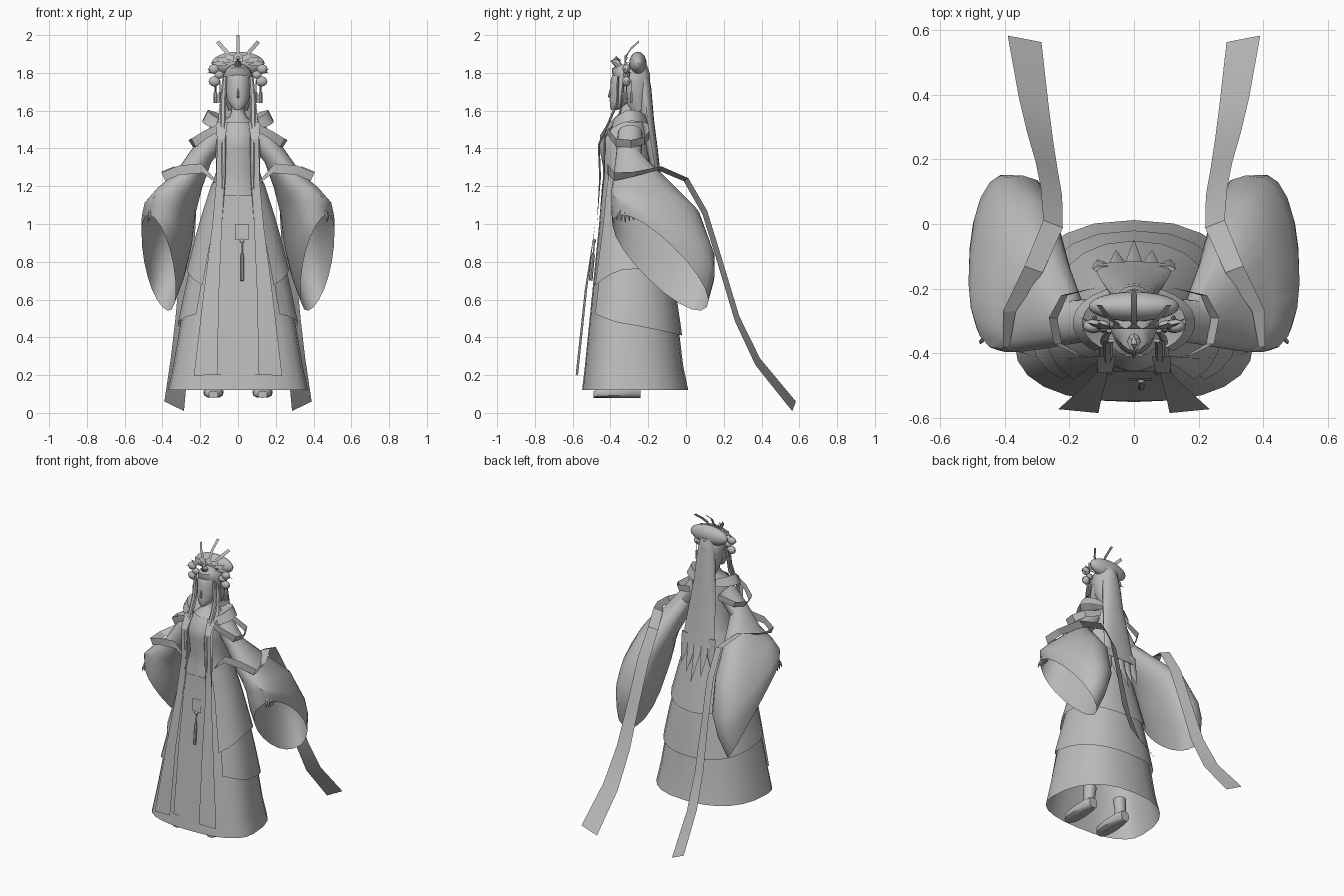
import bpy, bmesh, math, random
from mathutils import Vector as V

random.seed(3)
GREY = bpy.data.materials.new("plain grey")
GREY.diffuse_color = (0.5, 0.5, 0.5, 1)


def finish(name, bm, mirror=False, angle=40):
    bmesh.ops.recalc_face_normals(bm, faces=bm.faces)
    me = bpy.data.meshes.new(name)
    bm.to_mesh(me)
    bm.free()
    me.materials.append(GREY)
    ob = bpy.data.objects.new(name, me)
    bpy.context.collection.objects.link(ob)
    if mirror:
        ob.modifiers.new("mirror", 'MIRROR')
    bpy.ops.object.select_all(action='DESELECT')
    ob.select_set(True)
    bpy.context.view_layer.objects.active = ob
    bpy.ops.object.shade_smooth_by_angle(angle=math.radians(angle))
    return ob


def loft(bm, rings, closed=True, caps=(False, False)):
    rows = [[bm.verts.new(p) for p in r] for r in rings]
    n = len(rows[0])
    for a, b in zip(rows, rows[1:]):
        for i in range(n if closed else n - 1):
            j = (i + 1) % n
            bm.faces.new((a[i], a[j], b[j], b[i]))
    for row, cap in zip((rows[0], rows[-1]), caps):
        if cap:
            bm.faces.new(row)


def turns(n):
    return [2 * math.pi * i / n for i in range(n)]


def oval(z, rx, yf, yb, n=24):
    return [V((rx * math.sin(t), (yf + yb) / 2 - (yb - yf) / 2 * math.cos(t), z)) for t in turns(n)]


def soft(v, e):
    return math.copysign(abs(v) ** e, v)


def ring(c, a, b, n=16, e=1.0):
    c, a, b = V(c), V(a), V(b)
    return [c + a * soft(math.cos(t), e) + b * soft(math.sin(t), e) for t in turns(n)]


def tube(bm, pts, radii, n=6, flat=1.0):
    """Round strand along points; flat squashes it front to back."""
    pts = [V(p) for p in pts]
    rings = []
    for i, p in enumerate(pts):
        d = (pts[min(i + 1, len(pts) - 1)] - pts[max(i - 1, 0)]).normalized()
        s = d.cross(V((0, 1, 0)) if abs(d.y) < 0.8 else V((0, 0, 1))).normalized()
        rings.append(ring(p, s * radii[i], d.cross(s) * radii[i] * flat, n))
    loft(bm, rings, True, (True, True))


def ball(bm, c, r, u=16, v=10):
    geo = bmesh.ops.create_uvsphere(bm, u_segments=u, v_segments=v, radius=1)
    for w in geo['verts']:
        w.co = V((c[0] + w.co.x * r[0], c[1] + w.co.y * r[1], c[2] + w.co.z * r[2]))


def ribbon(name, rows, mirror=True):
    """Flat band from (centre, half width vector) pairs."""
    bm = bmesh.new()
    loft(bm, [[V(c) - V(w), V(c) + V(w)] for c, w in rows], False)
    return finish(name, bm, mirror, 30)


# Robe: one lofted gown, wide towards the front of the hem
PROFILE = [(.12, .37, -.55, .012), (.25, .342, -.535, -.015), (.5, .30, -.51, -.045), (.7, .26, -.49, -.075),
           (1.0, .195, -.46, -.13), (1.2, .14, -.445, -.17), (1.28, .115, -.435, -.19),
           (1.4, .12, -.458, -.2), (1.47, .115, -.455, -.2), (1.54, .09, -.41, -.22)]


def gown_point(z, t, g=0):
    for p, q in zip(PROFILE, PROFILE[1:]):
        if p[0] <= z <= q[0]:
            f = (z - p[0]) / (q[0] - p[0])
            _, rx, yf, yb = [a + (b - a) * f for a, b in zip(p, q)]
            break
    k = min(1, max(0, (1.2 - z) / .8))
    e, yc = 1 - .18 * k, yf + (yb - yf) * (.5 - .16 * k)
    c = soft(math.cos(t), e)
    return V(((rx + g) * soft(math.sin(t), e), yc - c * ((yc - yf if c > 0 else yb - yc) + g), z))


bm = bmesh.new()
loft(bm, [[gown_point(p[0], t) for t in turns(24)] for p in PROFILE])
finish("robe", bm)


# Two overskirts, open in front, with a slanting hem
def overskirt(name, grow, start, hem):
    bm = bmesh.new()
    rows = []
    for k in range(6):
        row = []
        for i in range(19):
            t = math.radians(start + (360 - 2 * start) * i / 18)
            z = 1.22 + (hem((1 - math.cos(t)) / 2) - 1.22) * k / 5
            row.append(gown_point(z, t, 0.004 + grow * k / 5))
        rows.append(row)
    loft(bm, rows, False)
    finish(name, bm)


overskirt("lower_overskirt", .010, 42, lambda b: .54 - .13 * b)
overskirt("upper_overskirt", .020, 38, lambda b: .64 + .09 * math.sin(b * 3.1) + .06 * b)

# Neck, head and nose
bm = bmesh.new()
loft(bm, [oval(1.53, .092, -.41, -.22, 16), oval(1.57, .045, -.37, -.25, 16),
          oval(1.60, .034, -.345, -.265, 16), oval(1.66, .034, -.35, -.26, 16)])
finish("neck", bm)
bm = bmesh.new()
loft(bm, [oval(*p, 20) for p in [(1.603, .015, -.395, -.365), (1.62, .036, -.402, -.33), (1.655, .058, -.404, -.27),
                                 (1.70, .068, -.402, -.23), (1.76, .07, -.40, -.22), (1.80, .06, -.385, -.23),
                                 (1.83, .02, -.34, -.27)]], True, (True, True))
loft(bm, [oval(1.715, .003, -.403, -.39, 6), oval(1.675, .008, -.414, -.39, 6),
          oval(1.667, .005, -.406, -.39, 6)], True, (True, True))
finish("head", bm)

# Hair cap, wide bun and long fall of hair
bm = bmesh.new()
loft(bm, [oval(*p, 20) for p in [(1.60, .05, -.30, -.2), (1.68, .075, -.345, -.195), (1.75, .080, -.365, -.19),
                                 (1.79, .078, -.39, -.19), (1.825, .06, -.392, -.2), (1.845, .03, -.35, -.24)]],
     True, (True, True))
finish("hair_cap", bm)
bm = bmesh.new()
ball(bm, (0, -.255, 1.85), (.14, .046, .062), 24, 12)
finish("hair_bun", bm)
bm = bmesh.new()
loft(bm, [ring(c, (w, 0, 0), (0, d, 0)) for c, w, d in [
    ((0, -.235, 1.84), .05, .03), ((0, -.22, 1.72), .066, .036), ((0, -.205, 1.55), .08, .036),
    ((0, -.18, 1.4), .098, .03), ((0, -.155, 1.25), .113, .022), ((0, -.13, 1.14), .118, .014)]], True, (True, True))
for i in range(5):
    x = -.094 + .047 * i
    m = 1 - abs(i - 2) / 2
    tube(bm, [(x, -.14, 1.2), (x * 1.08, -.125 + .01 * m, 1.08), (x * 1.2, -.11 + .06 * m, 1.0 - .09 * m)],
         [.035, .025, .001], 6, .35)
finish("long_hair", bm)

# Side locks falling over the chest
bm = bmesh.new()
tube(bm, [(.07, -.36, 1.78), (.08, -.365, 1.64), (.08, -.425, 1.5), (.075, -.462, 1.42), (.075, -.455, 1.25),
          (.085, -.47, 1.02)], [.012, .016, .014, .012, .011, .001], 6, .5)
tube(bm, [(.075, -.33, 1.75), (.09, -.35, 1.58), (.1, -.43, 1.46), (.1, -.435, 1.25), (.115, -.455, 1.04)],
     [.01, .012, .012, .01, .001], 6, .5)
finish("side_locks", bm, True)

# Winged collar over each shoulder, folded down at its outer edge
bm = bmesh.new()
rows = []
for rx, ry, z, lift in ((.065, .07, 1.545, 0), (.12, .085, 1.55, .025), (.16, .10, 1.555, .05), (.19, .115, 1.52, .025)):
    rows.append([V((rx * math.sin(t), -.305 - ry * math.cos(t), z + lift * math.sin(t) - .04 * max(0, math.cos(t))))
                 for t in (math.radians(40 + 14 * i) for i in range(10))])
loft(bm, rows, False)
finish("collar", bm, True, 30)

# Wide bell sleeves, open outward and down, from (front point, back point, thickness vector, squareness)
SLEEVE = [((.10, -.36, 1.48), (.10, -.23, 1.48), (.04, 0, .045), 1), ((.19, -.37, 1.37), (.19, -.235, 1.36), (.048, 0, .04), 1),
          ((.275, -.385, 1.245), (.25, -.08, 1.215), (.072, 0, .035), .95),
          ((.35, -.395, 1.18), (.305, .07, 1.06), (.10, 0, .04), .85),
          ((.40, -.395, 1.13), (.345, .15, .84), (.122, .01, .04), .8),
          ((.42, -.39, 1.08), (.37, .148, .70), (.112, .04, .065), .85),
          ((.44, -.38, 1.03), (.40, .11, .56), (.088, .06, .09), .95)]
bm = bmesh.new()
loft(bm, [ring((V(p) + V(q)) / 2, (V(q) - V(p)) / 2, b, 20, e) for p, q, b, e in SLEEVE])
finish("sleeve", bm, True)

# Hands with forearm and spread fingers
bm = bmesh.new()
tube(bm, [(.36, -.32, 1.20), (.44, -.325, 1.12), (.455, -.325, 1.09), (.463, -.325, 1.05)],
     [.022, .018, .022, .02], 8, .9)
for i in range(5):
    y = -.35 + .014 * i
    tube(bm, [(.463, y, 1.07), (.472, y - .012 + .006 * i, 1.04), (.474, y - .018 + .009 * i, 1.01 + .006 * abs(i - 2))],
         [.008, .007, .003], 5)
finish("hand", bm, True)

# Shawl band round the upper arm
ribbon("shoulder_band", [((.10, -.42, 1.51), (0, 0, .02)), ((.17, -.405, 1.475), (.006, 0, .02)),
                         ((.235, -.37, 1.43), (.012, 0, .022)), ((.25, -.29, 1.425), (.013, 0, .02)),
                         ((.215, -.22, 1.44), (.01, 0, .02)), ((.11, -.195, 1.47), (0, 0, .02))])

# Long ribbon looping the sleeve and trailing behind
ribbon("trailing_ribbon", [((.12, -.41, 1.23), (.012, 0, .02)), ((.19, -.415, 1.295), (.005, 0, .025)),
                           ((.31, -.41, 1.285), (0, 0, .025)), ((.395, -.38, 1.25), (.01, 0, .022)),
                           ((.385, -.27, 1.265), (.02, 0, .012)), ((.31, -.14, 1.295), (.028, .01, .01)),
                           ((.25, 0, 1.235), (.03, .012, .008)), ((.255, .1, 1.06), (.033, .012, .01)),
                           ((.27, .18, .80), (.034, .012, .01)), ((.29, .27, .5), (.04, .012, .012)),
                           ((.31, .38, .27), (.046, .012, .018)), ((.338, .572, .035), (.052, .01, .025))])

# Hanging front bands from shoulder to hem
ribbon("front_band", [((.085, -.41, 1.54), (.03, 0, 0)), ((.09, -.46, 1.45), (.022, 0, 0)),
                      ((.095, -.455, 1.25), (.018, 0, 0)), ((.11, -.48, 1.0), (.025, 0, 0)),
                      ((.14, -.53, .65), (.04, .006, 0)), ((.172, -.578, .2), (.062, .006, -.004))])
ribbon("front_panel", [((0, -.456, 1.15), (.085, 0, 0)), ((0, -.474, .9), (.095, 0, 0)),
                       ((0, -.50, .65), (.105, 0, 0)), ((0, -.545, .2), (.11, 0, 0))], False)

# Sash plate and hanging tassel
ribbon("sash_plate", [((.02, -.475, 1.0), (.035, 0, 0)), ((.02, -.483, .915), (.035, 0, 0))], False)
bm = bmesh.new()
ball(bm, (.022, -.485, .91), (.012, .008, .012), 10, 6)
tube(bm, [(.022, -.485, .9), (.022, -.49, .85), (.022, -.493, .83), (.022, -.505, .7)], [.003, .004, .01, .01], 8)
finish("sash_tassel", bm)

# Shoes with ankles
bm = bmesh.new()
loft(bm, [ring((.13, y, .08 + h / 2), (w, 0, 0), (0, 0, h / 2), 12, .7) for y, w, h in [
    (-.49, .025, .035), (-.46, .048, .05), (-.38, .054, .06), (-.29, .044, .075), (-.24, .03, .07)]], True, (True, True))
tube(bm, [(.13, -.285, .11), (.125, -.285, .18), (.12, -.285, .25)], [.038, .036, .042], 10)
finish("shoe", bm, True)

# Headdress: fan crown, pins, side blossoms and drop tassels
bm = bmesh.new()
for i in range(7):
    t = math.radians(-75 + 25 * i)
    d, s = V((math.sin(t), 0, .5 * math.cos(t))), V((math.cos(t), 0, -.5 * math.sin(t)))
    c = V((0, -.325, 1.835))
    bm.faces.new([bm.verts.new(p) for p in (c + d * .05, c + d * .11 + s * .026, c + d * .148 + V((0, .02, 0)),
                                            c + d * .11 - s * .026)])
finish("crown_fan", bm, False, 10)
bm = bmesh.new()
tube(bm, [(0, -.34, 1.82), (0, -.365, 1.85), (0, -.395, 1.865), (0, -.37, 1.88), (0, -.345, 1.865)],
     [.015, .02, .006, .01, .002], 8)
finish("crown_bird", bm)
ribbon("centre_pin", [((0, -.31, 1.89), (.009, 0, 0)), ((0, -.28, 1.95), (.009, 0, 0)), ((0, -.215, 2.0), (.009, 0, 0))], False)
ribbon("side_pin", [((.05, -.31, 1.90), (.008, 0, -.006)), ((.078, -.29, 1.93), (.008, 0, -.007)),
                    ((.108, -.25, 1.965), (.008, 0, -.006))])
bm = bmesh.new()
for x, z, r in ((.128, 1.82, .03), (.125, 1.755, .032), (.10, 1.79, .026)):
    ball(bm, (x, -.315, z), (r, r * .7, r * .85), 10, 6)
for k in range(3):
    tube(bm, [(.12, -.315, 1.81), (.16, -.29 - .02 * k, 1.80 + .01 * k)], [.006, .001], 4)
for x, y in ((.095, -.33), (.117, -.315), (.122, -.29)):
    tube(bm, [(x, y, 1.76), (x, y, 1.70), (x, y, 1.695), (x, y, 1.64)], [.002, .002, .007, .008], 6)
finish("side_ornament", bm, True)
